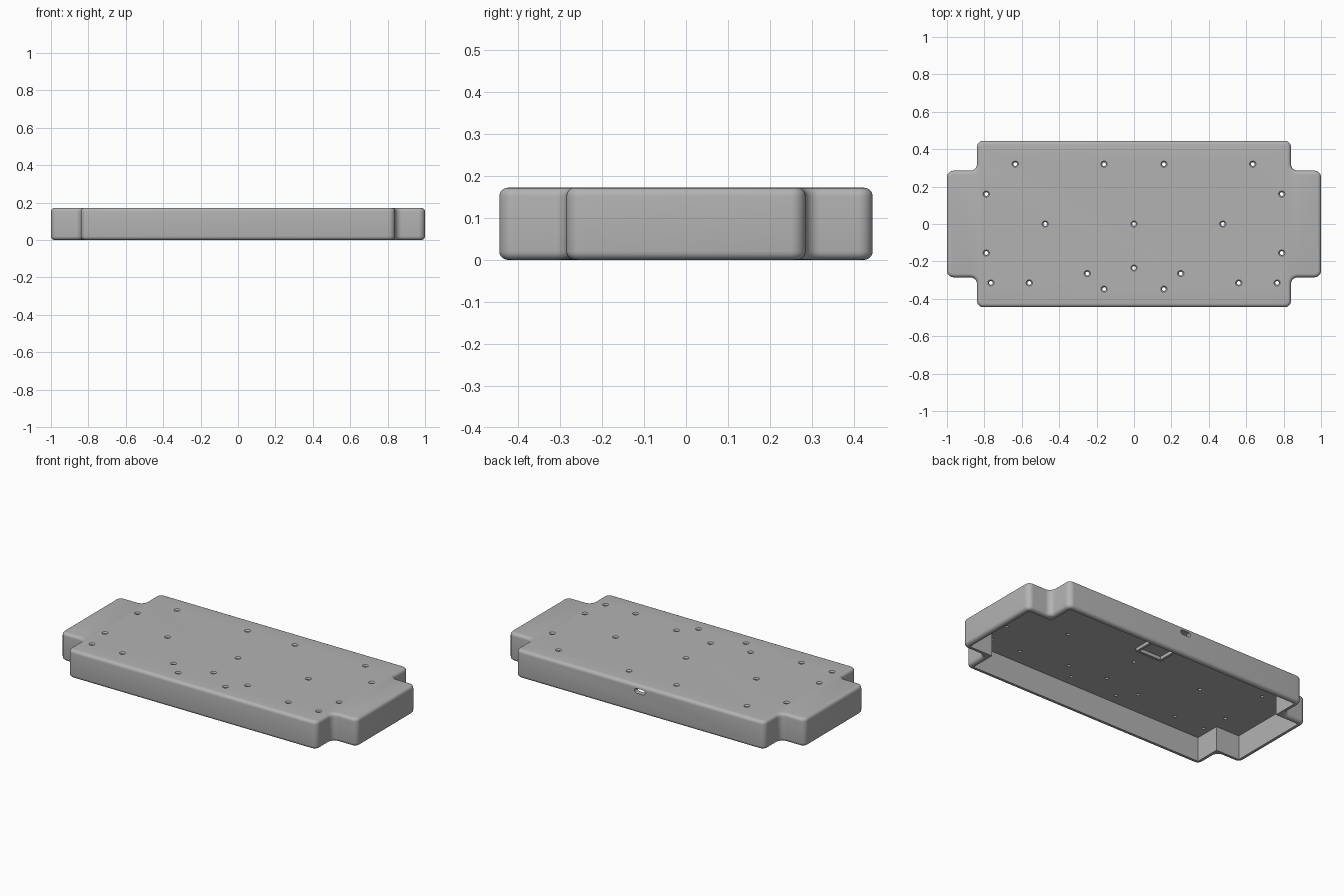
import bpy, bmesh
from mathutils import Matrix, Vector

if "Cube" in bpy.data.objects:
    bpy.data.objects.remove(bpy.data.objects["Cube"], do_unlink=True)

HEIGHT, WALL, CEILING = 0.172, 0.03, 0.15

grey = bpy.data.materials.new("plain_grey")
grey.use_nodes = True
grey.diffuse_color = (0.45, 0.45, 0.45, 1)
grey.node_tree.nodes["Principled BSDF"].inputs["Base Color"].default_value = (0.45, 0.45, 0.45, 1)


def make_object(name, bm):
    bmesh.ops.recalc_face_normals(bm, faces=bm.faces)
    mesh = bpy.data.meshes.new(name)
    bm.to_mesh(mesh)
    bm.free()
    mesh.materials.append(grey)
    obj = bpy.data.objects.new(name, mesh)
    bpy.context.collection.objects.link(obj)
    return obj


def cross_prism(inset, z0, z1):
    """Rectangle with a notch at each corner, extruded upwards."""
    x1, x2 = 1 - inset, 0.84 - inset
    y1, y2 = 0.285 - inset, 0.445 - inset
    quarter = [(x1, y1), (x2, y1), (x2, y2)]
    outline = (quarter + [(-x, y) for x, y in reversed(quarter)]
               + [(-x, -y) for x, y in quarter]
               + [(x, -y) for x, y in reversed(quarter)])
    bm = bmesh.new()
    base = bm.faces.new([bm.verts.new((x, y, z0)) for x, y in outline])
    top = bmesh.ops.extrude_face_region(bm, geom=[base], use_keep_orig=True)["geom"]
    moved = [v for v in top if isinstance(v, bmesh.types.BMVert)]
    bmesh.ops.translate(bm, verts=moved, vec=(0, 0, z1 - z0))
    bmesh.ops.recalc_face_normals(bm, faces=bm.faces)
    return bm


def add_box(bm, centre, size):
    bmesh.ops.create_cube(bm, size=1, matrix=Matrix.Translation(centre) @ Matrix.Diagonal((*size, 1)))


def cut(target, cutter):
    mod = target.modifiers.new("cut", "BOOLEAN")
    mod.operation, mod.solver, mod.object = "DIFFERENCE", "EXACT", cutter
    bpy.context.view_layer.objects.active = target
    bpy.ops.object.modifier_apply(modifier=mod.name)
    bpy.data.objects.remove(cutter, do_unlink=True)


# Outer body: rounded upright corners, then rounded rims
bm = cross_prism(0, 0, HEIGHT)
upright = [e for e in bm.edges if abs(e.verts[0].co.z - e.verts[1].co.z) > 0.1]
bmesh.ops.bevel(bm, geom=upright, offset=0.035, segments=8, profile=0.5, affect="EDGES")
rims = [e for e in bm.edges if abs(e.verts[0].co.z - e.verts[1].co.z) < 0.001]
bmesh.ops.bevel(bm, geom=rims, offset=0.02, segments=5, profile=0.5, affect="EDGES")
case = make_object("case_shell", bm)

# Hollow interior, open underneath
cut(case, make_object("cavity_cutter", cross_prism(WALL, -0.1, CEILING)))

# Countersunk screw holes through the top
pairs = [(0.635, 0.32), (0.16, 0.32), (0.79, 0.16), (0.475, 0), (0.79, -0.155),
         (0.765, -0.315), (0.56, -0.315), (0.25, -0.265), (0.16, -0.348)]
holes = [(0, 0), (0, -0.235)] + [(s * x, y) for x, y in pairs for s in (-1, 1)]
profile = [(0.01, CEILING - 0.03), (0.01, HEIGHT - 0.008), (0.017, HEIGHT), (0.017, HEIGHT + 0.03)]
SIDES = 20
bm = bmesh.new()
for x, y in holes:
    rings = []
    for radius, z in profile:
        spin = [Matrix.Rotation(i * 6.283185 / SIDES, 3, "Z") @ Vector((radius, 0, 0)) for i in range(SIDES)]
        rings.append([bm.verts.new(p + Vector((x, y, z))) for p in spin])
    for low, high in zip(rings, rings[1:]):
        for i in range(SIDES):
            j = (i + 1) % SIDES
            bm.faces.new((low[i], low[j], high[j], high[i]))
    bm.faces.new(rings[0][::-1])
    bm.faces.new(rings[-1])
cut(case, make_object("hole_cutter", bm))

# Rounded cable port in the back wall
bm = bmesh.new()
add_box(bm, (0, 0.43, 0.135), (0.07, 0.1, 0.028))
port_edges = [e for e in bm.edges if abs(e.verts[0].co.y - e.verts[1].co.y) > 0.05]
bmesh.ops.bevel(bm, geom=port_edges, offset=0.0135, segments=6, profile=0.5, affect="EDGES")
cut(case, make_object("port_cutter", bm))

# Board holder ridges under the top, running to the back wall
bm = bmesh.new()
add_box(bm, (0, 0.13, 0.142), (0.18, 0.015, 0.025))
for side in (-1, 1):
    add_box(bm, (side * 0.0825, 0.279, 0.142), (0.015, 0.283, 0.025))
make_object("board_holder", bm)

# Smooth the rounded edges only
bpy.ops.object.select_all(action="DESELECT")
case.select_set(True)
bpy.context.view_layer.objects.active = case
bpy.ops.object.shade_smooth_by_angle(angle=0.6)
